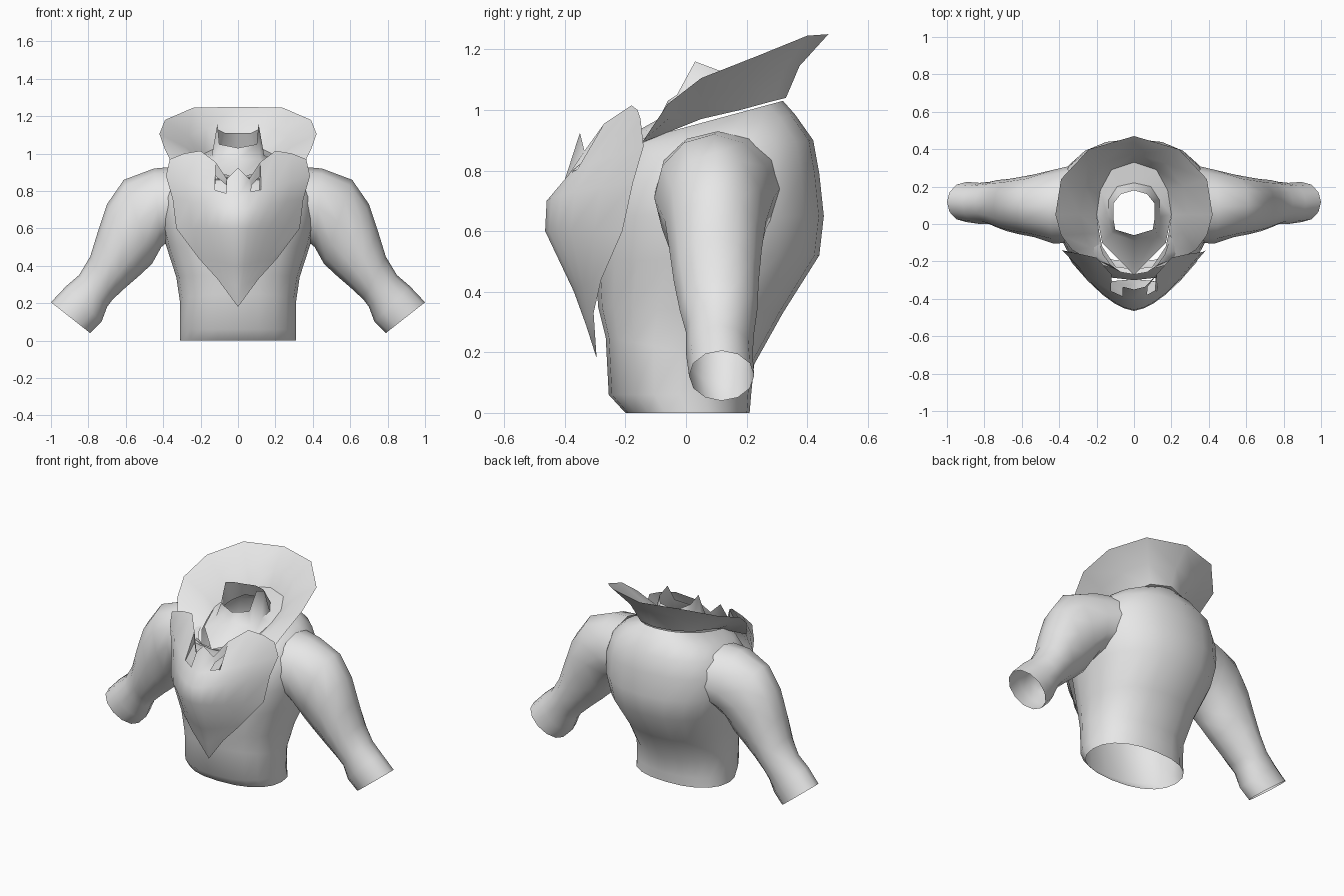
import bpy, bmesh, math
from mathutils import Vector

if "Cube" in bpy.data.objects:
    bpy.data.objects.remove(bpy.data.objects["Cube"])

cloth = bpy.data.materials.new("pale_grey_cloth")
cloth.diffuse_color = (0.8, 0.8, 0.8, 1)
cloth.use_nodes = True
cloth.node_tree.nodes["Principled BSDF"].inputs["Base Color"].default_value = cloth.diffuse_color


def skin(name, rows, closed=False, mirror=False, edit=None):
    """Join rows of points into one smooth open surface."""
    bm = bmesh.new()
    grid = [[bm.verts.new(p) for p in row] for row in rows]
    n = len(rows[0])
    faces = {}
    for r in range(len(rows) - 1):
        for c in range(n if closed else n - 1):
            d = (c + 1) % n
            faces[r, c] = bm.faces.new((grid[r][c], grid[r][d],
                                        grid[r + 1][d], grid[r + 1][c]))
    if edit:
        edit(bm, faces)
    bmesh.ops.remove_doubles(bm, verts=bm.verts, dist=0.0005)
    me = bpy.data.meshes.new(name)
    bm.to_mesh(me)
    bm.free()
    me.materials.append(cloth)
    ob = bpy.data.objects.new(name, me)
    bpy.context.collection.objects.link(ob)
    if mirror:
        ob.modifiers.new("Mirror", 'MIRROR').use_mirror_merge = False
    bpy.ops.object.select_all(action='DESELECT')
    ob.select_set(True)
    bpy.context.view_layer.objects.active = ob
    bpy.ops.object.shade_smooth_by_angle(angle=math.radians(55))
    return ob


def flip(p):
    return (-p[0], p[1], p[2])


def loop(half):
    """Full loop from a back-to-front half on the +x side."""
    return [flip(p) for p in half] + half[-2:0:-1]


def soft(v, power):
    return math.copysign(abs(v) ** power, v)


# Torso: half width, front y, back y, front z, back z
def torso_ring(w, yf, yb, zf, zb, n=20):
    pts = []
    for i in range(n):
        a = math.tau * i / n
        s = soft(math.sin(a), 0.88)
        pts.append((w * soft(math.cos(a), 0.88),
                    (yf + yb) / 2 + (yb - yf) / 2 * s,
                    (zf + zb) / 2 + (zb - zf) / 2 * s))
    return pts


skin("jacket_torso", [torso_ring(*r) for r in (
    (.31, -.20, .21, 0, 0),
    (.31, -.255, .215, .06, .06),
    (.31, -.265, .225, .25, .16),
    (.33, -.29, .32, .35, .33),
    (.385, -.30, .44, .50, .52),
    (.42, -.30, .455, .65, .65),
    (.42, -.27, .44, .76, .79),
    (.385, -.24, .42, .83, .90),
    (.32, -.24, .36, .865, .985),
    (.20, -.27, .32, .87, 1.03))], closed=True)


# Sleeves: top x, top z, bottom x, bottom z, front y, back y
def sleeve_ring(tx, tz, bx, bz, y0, y1, n=12):
    top, bot = Vector((tx, 0, tz)), Vector((bx, 0, bz))
    mid, up = (top + bot) / 2, (top - bot) / 2
    pts = []
    for i in range(n):
        a = math.tau * i / n
        p = mid + up * math.sin(a)
        pts.append((p.x, (y0 + y1) / 2 + (y1 - y0) / 2 * math.cos(a), p.z))
    return pts


skin("sleeves", [sleeve_ring(*r) for r in (
    (.34, .93, .35, .55, -.10, .31),
    (.45, .92, .41, .50, -.105, .29),
    (.61, .86, .46, .41, -.07, .265),
    (.70, .73, .53, .345, -.055, .25),
    (.75, .58, .60, .285, -.04, .24),
    (.79, .45, .67, .22, -.02, .235),
    (.85, .35, .70, .18, 0, .225),
    (.92, .29, .73, .10, 0, .22),
    (1.0, .205, .79, .04, .01, .225))], closed=True, mirror=True)

# Bulging chest bib: half width, edge y, centre y, edge z, centre z
COLS = (0, .16, .32, .5, .75, 1)


def bib_row(w, ye, yc, ze, zc):
    half = [(w * u, yc + (ye - yc) * u ** 1.6, zc + (ze - zc) * u) for u in COLS]
    return [flip(p) for p in half[:0:-1]] + half


def cut_holes(bm, faces):
    """Small openings beside the top notch."""
    for col in (3, 6):
        f = faces[5, col]
        bmesh.ops.inset_individual(bm, faces=[f], thickness=.014)
        low = min(v.co.z for v in f.verts)
        for v in f.verts:
            v.co.z = low + (v.co.z - low) * .55
        bmesh.ops.delete(bm, geom=[f], context='FACES_ONLY')


bib_top = [(0, -.35, .925), (.06, -.335, .865), (.12, -.27, .955),
           (.20, -.18, 1.015), (.29, -.16, 1.0), (.365, -.15, .97)]
skin("chest_bib", [bib_row(*r) for r in (
    (0, -.295, -.295, .18, .18),
    (.11, -.305, -.33, .33, .29),
    (.21, -.28, -.37, .44, .40),
    (.33, -.21, -.465, .60, .60),
    (.35, -.175, -.46, .76, .70),
    (.385, -.14, -.40, .88, .77))]
    + [[flip(p) for p in bib_top[:0:-1]] + bib_top], edit=cut_holes)

# Wide flared collar, open at the front
inner = [(0, .33, 1.04), (.12, .29, 1.03), (.18, .18, 1.0),
         (.20, .05, .97), (.185, -.05, .93), (.17, -.12, .90), (.09, -.24, .86)]
outer = [(0, .47, 1.25), (.24, .40, 1.245), (.39, .24, 1.18),
         (.42, .05, 1.105), (.39, -.06, 1.02), (.33, -.14, .90), (.20, -.21, .86)]
middle = [(a[0] + (b[0] - a[0]) * .4, a[1] + (b[1] - a[1]) * .32,
           (a[2] + b[2]) / 2) for a, b in zip(inner, outer)]
skin("flared_collar", [h[:0:-1] + [flip(p) for p in h]
                       for h in (outer, middle, inner)])

# Inner neck band with two raised points
skin("neck_band", [loop(h) for h in (
    [(0, .33, 1.04), (.12, .29, 1.03), (.18, .18, 1.0),
     (.20, .05, .97), (.17, -.10, .91), (0, -.27, .87)],
    [(0, .22, 1.02), (.09, .20, 1.02), (.135, .13, 1.0),
     (.14, .04, .99), (.12, -.05, .97), (0, -.09, .97)],
    [(0, .18, 1.11), (.07, .16, 1.11), (.11, .11, 1.13),
     (.11, .03, 1.16), (.10, -.03, 1.05), (0, -.06, 1.03)])], closed=True)
